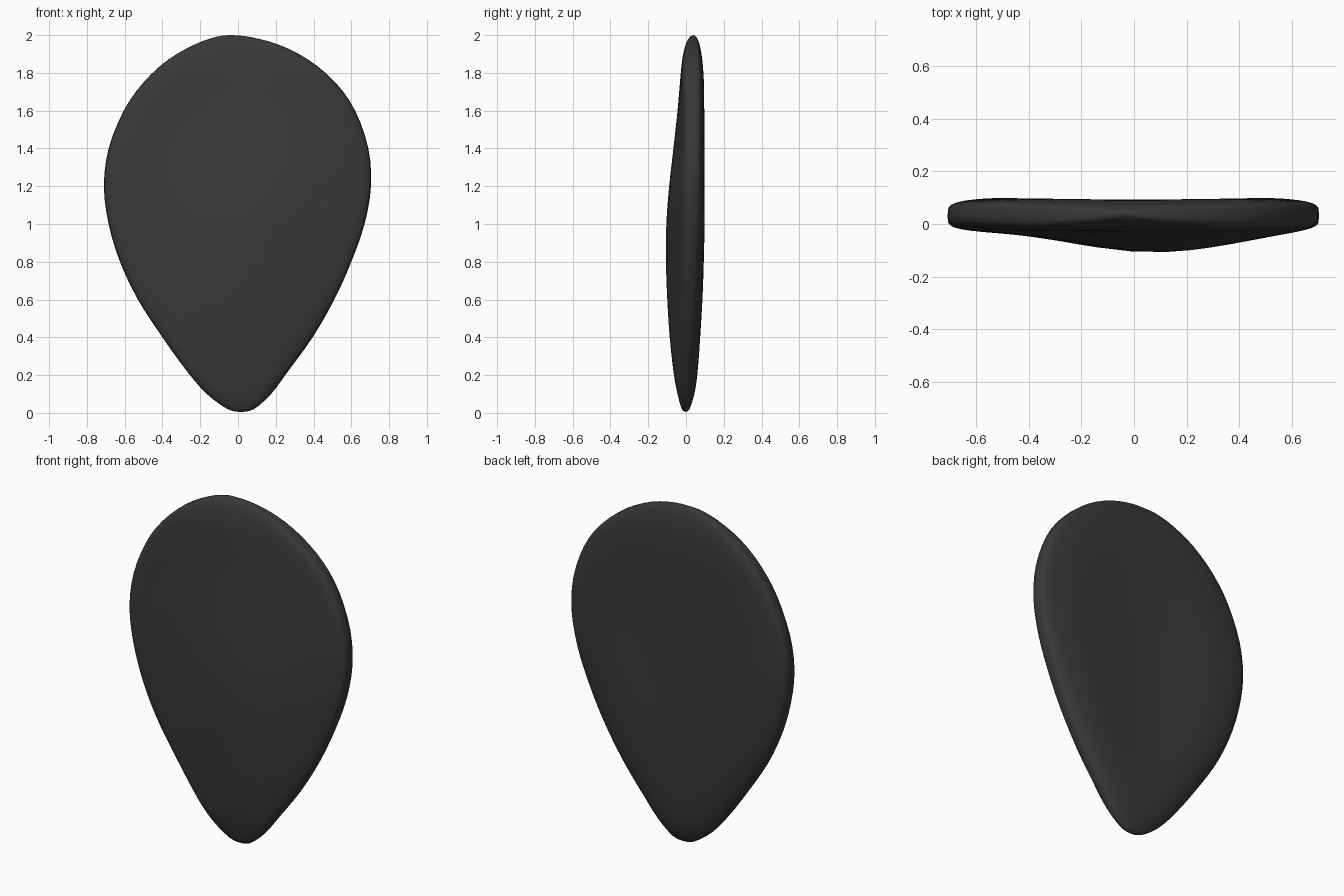
import bpy, bmesh, math

if "Cube" in bpy.data.objects:
    bpy.data.objects.remove(bpy.data.objects["Cube"])

# Cross-sections up the petal: z, left x, right x, front y, rim y, back y
STATIONS = [
    (0.005, 0.01, 0.02, 0.00, 0.0, 0.00),
    (0.02, -0.055, 0.085, -0.022, 0.0, 0.018),
    (0.10, -0.165, 0.175, -0.045, 0.0, 0.045),
    (0.22, -0.27, 0.265, -0.067, 0.005, 0.065),
    (0.40, -0.40, 0.395, -0.087, 0.01, 0.082),
    (0.60, -0.53, 0.51, -0.100, 0.015, 0.095),
    (0.80, -0.625, 0.60, -0.107, 0.02, 0.102),
    (1.00, -0.685, 0.67, -0.105, 0.025, 0.105),
    (1.20, -0.71, 0.704, -0.090, 0.03, 0.104),
    (1.40, -0.685, 0.69, -0.067, 0.035, 0.102),
    (1.60, -0.605, 0.62, -0.045, 0.037, 0.10),
    (1.75, -0.50, 0.515, -0.032, 0.038, 0.097),
    (1.87, -0.37, 0.372, -0.020, 0.039, 0.087),
    (1.95, -0.23, 0.215, -0.002, 0.04, 0.072),
    (1.99, -0.12, 0.065, 0.02, 0.04, 0.055),
    (2.00, -0.05, -0.03, 0.04, 0.04, 0.04),
]
SIDES, STEPS = 56, 3


def catmull(a, b, c, d, t):
    return tuple(0.5 * (2 * q + (r - p) * t + (2 * p - 5 * q + 4 * r - s) * t * t
                        + (3 * q - p - 3 * r + s) * t ** 3)
                 for p, q, r, s in zip(a, b, c, d))


def section(z, left, right, front, rim, back):
    """Closed ring: bulging front, slightly cupped back, rounded rim."""
    cx, w = (left + right) / 2, (right - left) / 2
    p = 2.3 + 2.2 * min(1, max(0, z / 1.2))
    depth = rim - front
    edge = min(0.065, depth)
    cup = 0.03 * math.sin(math.pi * min(1, z / 2)) ** 2
    ring = []
    for i in range(SIDES):
        a = 2 * math.pi * i / SIDES
        c, s = math.cos(a), math.sin(a)
        u = math.copysign(abs(c) ** (2 / 2.8), c)
        r = max(0, 1 - abs(u) ** p) ** (1 / p)
        if s < 0:
            d = min(1, abs(u - 0.14) / 0.95)
            y = rim - r * (edge + (depth - edge) * math.cos(d * math.pi / 2) ** 2)
        else:
            y = rim + r * (back - rim) - cup * max(0, 1 - (u / 0.8) ** 2) ** 2
        ring.append((cx + w * u, y, z))
    return ring


# Petal: smooth loft through the stations
rows = []
n = len(STATIONS)
for k in range(n - 1):
    pts = [STATIONS[min(n - 1, max(0, k + j))] for j in (-1, 0, 1, 2)]
    rows += [catmull(*pts, t / STEPS) for t in range(STEPS)]
rows.append(STATIONS[-1])

bm = bmesh.new()
rings = [[bm.verts.new(co) for co in section(*row)] for row in rows]
for lo, hi in zip(rings, rings[1:]):
    for i in range(SIDES):
        j = (i + 1) % SIDES
        bm.faces.new((lo[i], lo[j], hi[j], hi[i]))
bmesh.ops.remove_doubles(bm, verts=bm.verts, dist=0.0005)
bmesh.ops.holes_fill(bm, edges=[e for e in bm.edges if e.is_boundary], sides=0)
bmesh.ops.recalc_face_normals(bm, faces=bm.faces)
for f in bm.faces:
    f.smooth = True

mesh = bpy.data.meshes.new("petal")
bm.to_mesh(mesh)
bm.free()
petal = bpy.data.objects.new("petal", mesh)
bpy.context.collection.objects.link(petal)

# Dark charcoal colour
mat = bpy.data.materials.new("charcoal")
mat.diffuse_color = (0.04, 0.04, 0.04, 1)
mat.use_nodes = True
mat.node_tree.nodes["Principled BSDF"].inputs["Base Color"].default_value = mat.diffuse_color
mesh.materials.append(mat)
